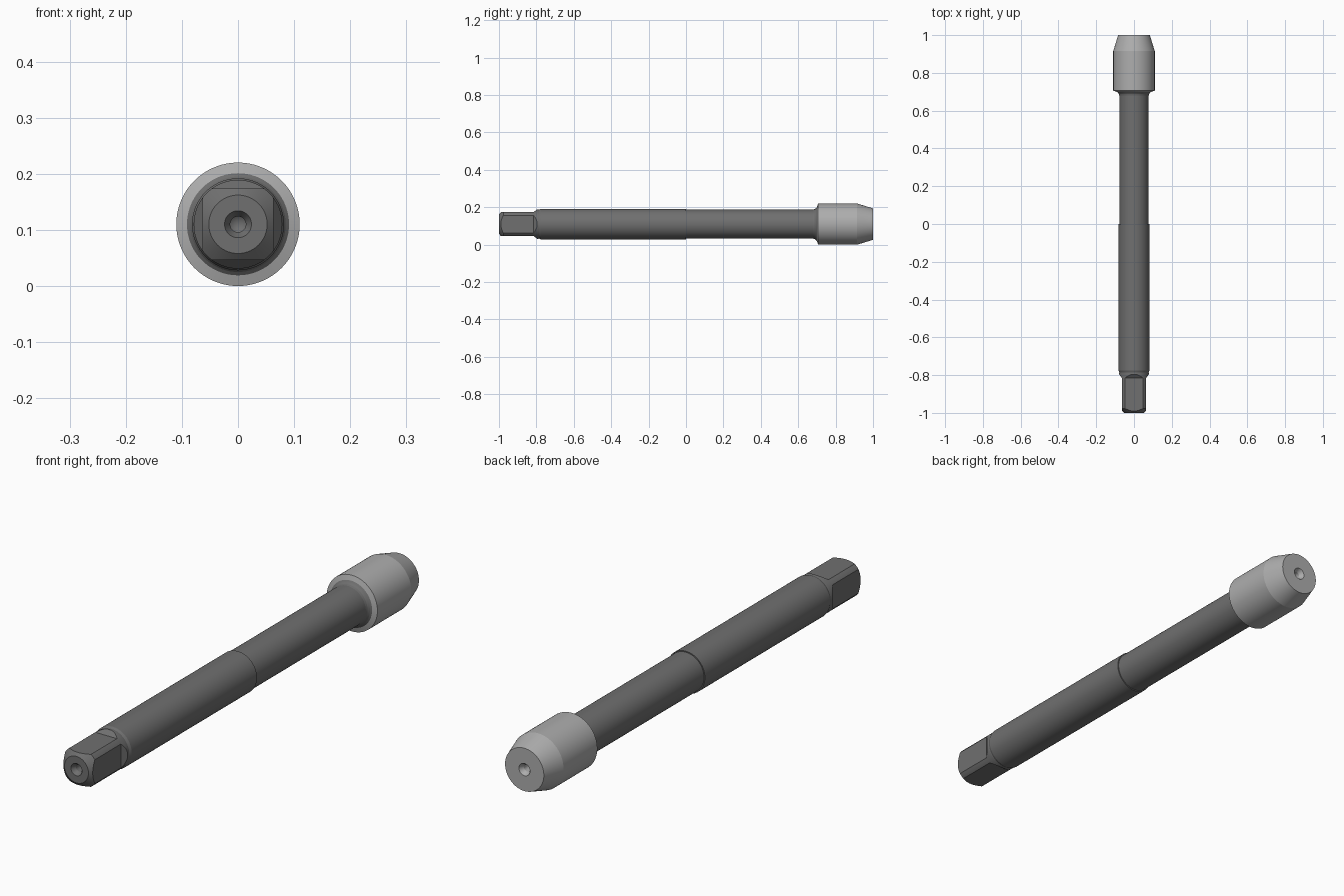
import bpy, bmesh, math
from mathutils import Matrix, Vector

if "Cube" in bpy.data.objects:
    bpy.data.objects.remove(bpy.data.objects["Cube"])

AXIS_Z = 0.11
SEGS = 72


def material(name, v):
    m = bpy.data.materials.new(name)
    m.diffuse_color = (v, v, v, 1)
    m.use_nodes = True
    m.node_tree.nodes["Principled BSDF"].inputs["Base Color"].default_value = m.diffuse_color
    return m


def add_object(name, bm, mat=None):
    bmesh.ops.recalc_face_normals(bm, faces=bm.faces)
    mesh = bpy.data.meshes.new(name)
    bm.to_mesh(mesh)
    bm.free()
    ob = bpy.data.objects.new(name, mesh)
    ob.location.z = AXIS_Z
    bpy.context.collection.objects.link(ob)
    if mat:
        mesh.materials.append(mat)
    return ob


def lathe(name, profile, mat):
    """Revolve (y, radius) points around the y axis."""
    bm = bmesh.new()
    verts = [bm.verts.new((r, y, 0)) for y, r in profile]
    edges = [bm.edges.new(p) for p in zip(verts, verts[1:])]
    bmesh.ops.spin(bm, geom=verts + edges, cent=(0, 0, 0), axis=(0, 1, 0),
                   angle=math.tau, steps=SEGS, use_duplicate=False)
    bmesh.ops.remove_doubles(bm, verts=bm.verts, dist=1e-5)
    return add_object(name, bm, mat)


def smooth(ob):
    bpy.ops.object.select_all(action='DESELECT')
    ob.select_set(True)
    bpy.context.view_layer.objects.active = ob
    bpy.ops.object.shade_smooth_by_angle(angle=math.radians(14))


dark = material("dark_steel", 0.16)
light = material("light_steel", 0.42)

# Shank with chamfered tip and centre-drilled hole
shank = lathe("square_drive_shank", [
    (-0.945, 0), (-0.955, 0.014), (-0.983, 0.014), (-1, 0.024),
    (-1, 0.052), (-0.977, 0.079), (-0.792, 0.079), (-0.785, 0.078),
    (-0.775, 0.082), (0, 0.082), (0, 0)], dark)

# Four flats with sloped run-outs form the square drive
for i in range(4):
    bm = bmesh.new()
    section = [(-1.1, 0.0635), (-0.816, 0.0635), (-0.796, 0.0785), (-0.796, 0.15), (-1.1, 0.15)]
    face = bm.faces.new([bm.verts.new((-0.15, y, z)) for y, z in section])
    ext = bmesh.ops.extrude_face_region(bm, geom=[face])
    new = [g for g in ext["geom"] if isinstance(g, bmesh.types.BMVert)]
    bmesh.ops.translate(bm, verts=new, vec=Vector((0.3, 0, 0)))
    bmesh.ops.rotate(bm, verts=bm.verts, cent=(0, 0, 0),
                     matrix=Matrix.Rotation(i * math.pi / 2, 3, 'Y'))
    cutter = add_object("flat_cutter", bm)
    cutter.hide_render = True
    mod = shank.modifiers.new("flat", 'BOOLEAN')
    mod.operation = 'DIFFERENCE'
    mod.solver = 'EXACT'
    mod.object = cutter
    bpy.context.view_layer.objects.active = shank
    bpy.ops.object.modifier_apply(modifier=mod.name)
    bpy.data.objects.remove(cutter)

# Slimmer neck flaring slightly into the head
neck = lathe("neck", [(0, 0.078), (0.68, 0.078), (0.688, 0.080),
                      (0.695, 0.085), (0.70, 0.091)], dark)

# Head with tapered lead and centre hole
head = lathe("tapered_head", [
    (0.70, 0.091), (0.706, 0.11), (0.915, 0.11), (1, 0.084), (1, 0.024),
    (0.983, 0.014), (0.955, 0.014), (0.945, 0)], light)

for ob in (shank, neck, head):
    smooth(ob)
